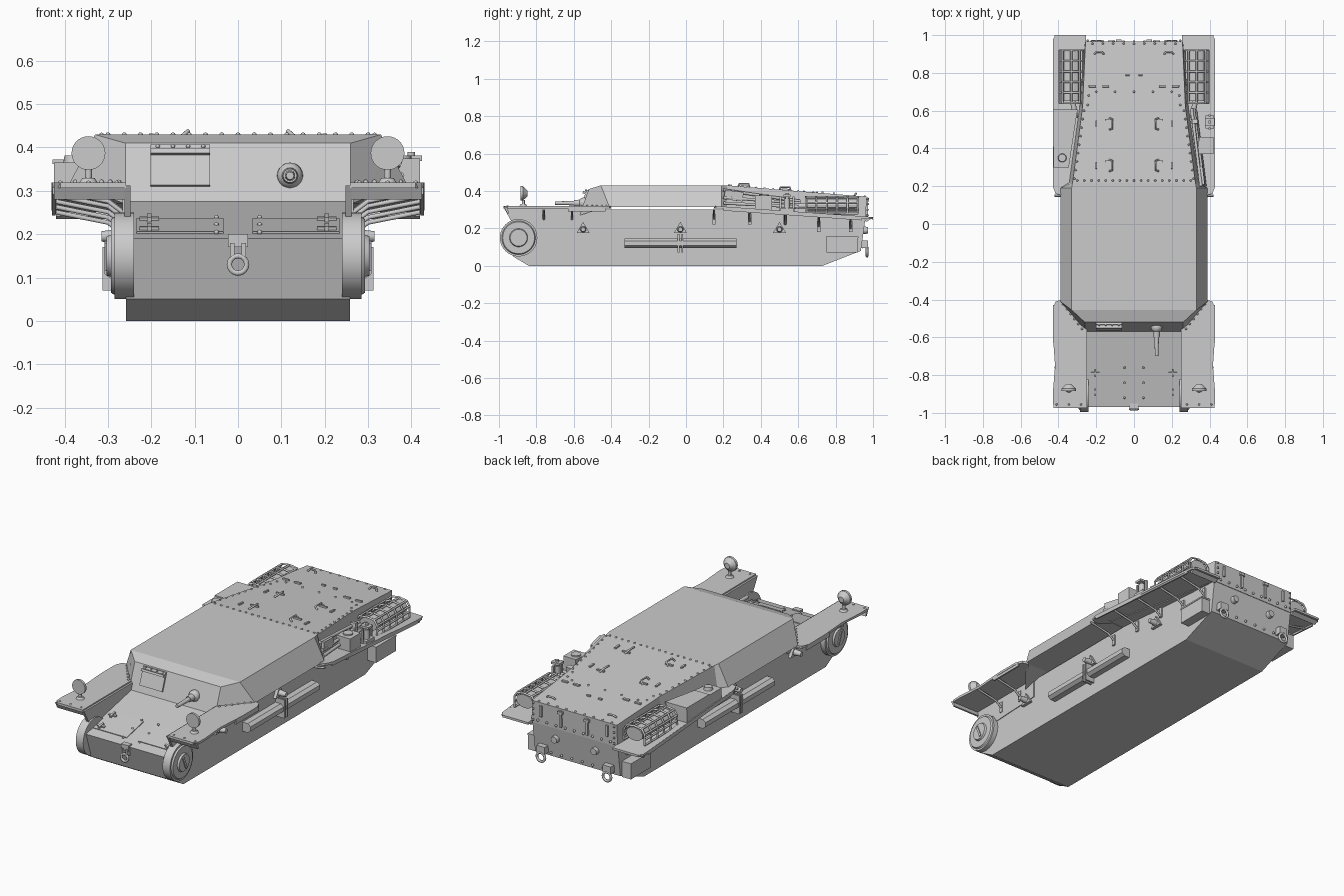
import bpy, bmesh, math
from mathutils import Vector, Matrix

if "Cube" in bpy.data.objects:
    bpy.data.objects.remove(bpy.data.objects["Cube"])

SIDES = (-1, 1)


def finish(name, bm):
    bmesh.ops.recalc_face_normals(bm, faces=bm.faces)
    me = bpy.data.meshes.new(name)
    bm.to_mesh(me)
    bm.free()
    ob = bpy.data.objects.new(name, me)
    bpy.context.collection.objects.link(ob)
    return ob


def boxes(name, items):
    """items: (centre, size, tilt about x, turn about z)"""
    bm = bmesh.new()
    for c, s, *r in items:
        r = r + [0, 0]
        m = (Matrix.Translation(c) @ Matrix.Rotation(r[1], 4, 'Z')
             @ Matrix.Rotation(r[0], 4, 'X') @ Matrix.Diagonal((*s, 1)))
        bmesh.ops.create_cube(bm, size=1, matrix=m)
    return finish(name, bm)


def cyls(name, items, n=24):
    """items: (start, end, start radius, end radius)"""
    bm = bmesh.new()
    for a, b, r1, r2 in items:
        a, b = Vector(a), Vector(b)
        d = b - a
        m = Matrix.Translation((a + b) / 2) @ d.to_track_quat('Z', 'Y').to_matrix().to_4x4()
        bmesh.ops.create_cone(bm, cap_ends=True, segments=n, radius1=r1, radius2=r2,
                              depth=d.length, matrix=m)
    for f in bm.faces:
        f.smooth = len(f.verts) == 4
    return finish(name, bm)


def domes(name, pts, r, n=8):
    bm = bmesh.new()
    for p in pts:
        bmesh.ops.create_uvsphere(bm, u_segments=n, v_segments=max(4, n // 2), radius=r,
                                  matrix=Matrix.Translation(p))
    for f in bm.faces:
        f.smooth = True
    return finish(name, bm)


def prism(name, pts, axis, lo, hi):
    """extrude a 2D outline along x (y,z), y (x,z) or z (x,y); lo/hi may be functions"""
    val = lambda v, p: v(p) if callable(v) else v
    put = {'x': lambda p, v: (v, p[0], p[1]), 'y': lambda p, v: (p[0], v, p[1]),
           'z': lambda p, v: (p[0], p[1], v)}[axis]
    bm = bmesh.new()
    A = [bm.verts.new(put(p, val(lo, p))) for p in pts]
    B = [bm.verts.new(put(p, val(hi, p))) for p in pts]
    bm.faces.new(A)
    bm.faces.new(B)
    for i in range(len(pts)):
        j = (i + 1) % len(pts)
        bm.faces.new((A[i], A[j], B[j], B[i]))
    return finish(name, bm)


def tubes(name, paths, r, cyclic=False):
    cu = bpy.data.curves.new(name, 'CURVE')
    cu.dimensions = '3D'
    cu.bevel_depth, cu.bevel_resolution, cu.use_fill_caps = r, 1, True
    for path in paths:
        sp = cu.splines.new('POLY')
        sp.points.add(len(path) - 1)
        for q, p in zip(sp.points, path):
            q.co = (*p, 1)
        sp.use_cyclic_u = cyclic
    ob = bpy.data.objects.new(name, cu)
    bpy.context.collection.objects.link(ob)
    return ob


def ring(c, r, rz=None, n=16):
    rz = rz or r
    return [(c[0] + r * math.cos(t * math.tau / n), c[1], c[2] + rz * math.sin(t * math.tau / n))
            for t in range(n)]


def row(a, b, n):
    return [Vector(a).lerp(Vector(b), i / (n - 1)) for i in range(n)]


glacis_z = lambda y: .19 + (y + .97) * .2125
deck_z = lambda y: .43 - .081 * (y - .22)
fender_z = lambda y: .32 - .07 * (y - .15)
face_y = lambda z: -.57 + (z - .27) * .357

# lower hull
prism('lower_hull', [(-.84, 0), (.73, 0), (.935, .08), (.96, .26), (.95, .3), (-.5, .3),
                     (-.57, .275), (-.97, .19), (-.925, .05)], 'x', -.258, .258)

# superstructure and engine deck, lofted from paired lower and upper edges
low = [(.26, -.57, .27), (.39, -.41, .315), (.39, .19, .315), (.345, .22, .30), (.29, .62, .27), (.26, .962, .25)]
top = [(.26, -.52, .41), (.33, -.455, .43), (.33, .19, .43), (.325, .22, .43), (.272, .62, deck_z(.62)), (.257, .965, deck_z(.965))]
bm = bmesh.new()
V = {(k, s): [bm.verts.new((s * x, y, z)) for x, y, z in e]
     for k, e in (('l', low), ('t', top)) for s in SIDES}
for i in range(5):
    for s in SIDES:
        bm.faces.new((V['l', s][i], V['l', s][i + 1], V['t', s][i + 1], V['t', s][i]))
    for k in 'lt':
        bm.faces.new((V[k, -1][i], V[k, 1][i], V[k, 1][i + 1], V[k, -1][i + 1]))
for i in (0, 5):
    bm.faces.new((V['l', -1][i], V['l', 1][i], V['t', 1][i], V['t', -1][i]))
finish('superstructure', bm)

# driver's visor and gun on the front plate
boxes('visor_plate', [((-.133, face_y(.358) - .004, .358), (.137, .012, .1), -.343),
                      ((-.133, face_y(.388) - .014, .39), (.137, .02, .012), -.343)])
domes('visor_bolts', row((-.185, face_y(.4) - .012, .403), (-.08, face_y(.4) - .012, .403), 4), .005)
domes('gun_ball', [(.12, face_y(.335), .335)], .03, 20)
cyls('gun_barrel', [((.12, -.53, .335), (.12, -.6, .335), .022, .016),
                    ((.12, -.6, .335), (.12, -.7, .335), .012, .009)], 16)

# glacis hatches, hinges and rivets
boxes('glacis_hatches', [((s * .134, -.84, glacis_z(-.84)), (.2, .15, .008), .21) for s in SIDES])
hinges = [(s * .205, y) for s in SIDES for y in (-.79, -.89)]
boxes('glacis_hinges', [((x, y, glacis_z(y) + .006), (.045, .012, .01), .21) for x, y in hinges]
      + [((x, y, glacis_z(y) + .008), (.01, .04, .014), .21) for x, y in hinges])
domes('glacis_rivets', [(x, y, glacis_z(y) + .004) for x in (-.05, .05) for y in (-.76, -.84, -.92)], .006)

# front towing shackle
boxes('front_tow_bracket', [((0, -.965, .185), (.045, .03, .03)), ((-.013, -.97, .16), (.01, .03, .04)),
                            ((.013, -.97, .16), (.01, .03, .04))])
tubes('front_tow_ring', [ring((0, -.98, .13), .02)], .007, True)

for s in SIDES:
    side = 'left' if s < 0 else 'right'
    X = lambda pts: [(s * x, y) for x, y in pts]
    # inner walls beside the glacis and final drives
    prism(side + '_glacis_wall', [(-.975, .312), (-.5, .312), (-.5, .2), (-.95, .18), (-.935, .24)],
          'x', s * .248, s * .262)
    cyls(side + '_final_drive', [((s * .24, -.895, .15), (s * .285, -.895, .15), .1, .1),
                                 ((s * .285, -.895, .15), (s * .293, -.895, .15), .09, .085),
                                 ((s * .29, -.895, .15), (s * .303, -.895, .15), .05, .045)], 40)
    boxes(side + '_drive_slot', [((s * .304, -.895, .15), (.008, .012, .07), .4)])
    # fenders
    prism(side + '_front_fender', X([(.258, -.975), (.41, -.975), (.428, -.955), (.43, -.9), (.418, -.75),
          (.43, -.58), (.43, -.45), (.415, -.41), (.38, -.4), (.258, -.55)]), 'z', .306, .319)
    prism(side + '_front_fender_lip', [(-.975, .319), (-.955, .31), (-.945, .28), (-.955, .28)],
          'x', s * .258, s * .425)
    prism(side + '_rear_fender', X([(.255, 1.0), (.41, 1.0), (.428, .98), (.43, .9), (.43, .2), (.415, .16),
          (.37, .15), (.255, .3)]), 'z', lambda p: fender_z(p[1]) - .012, lambda p: fender_z(p[1]))
    prism(side + '_rear_fender_lip', [(.975, .262), (1.0, .258), (.965, .235), (.955, .242)],
          'x', s * .258, s * .42)
    boxes(side + '_fender_edges', [((s * .424, -.53, .302), (.008, .2, .022)),
                                   ((s * .425, .57, .28), (.008, .74, .022), -.07)])
    # fender support brackets
    ys = (-.76, -.61, .15, .34, .53, .71, .88)
    brackets = []
    for y in ys:
        z = .306 if y < 0 else fender_z(y) - .012
        brackets.append([(s * .26, y, z - .06), (s * .3, y, z - .03), (s * .42, y, z - .006)])
    tubes(side + '_fender_brackets', brackets, .006)
    boxes(side + '_bracket_feet', [((s * .262, y, .25 if y < .6 else .21), (.01, .018, .06)) for y in ys])
    # triangular side mounts, guide rail, rear box
    for i, y in enumerate((-.55, -.03, .5)):
        prism(f'{side}_side_mount_{i}', [(y - .035, .175), (y + .035, .175), (y, .235)],
              'x', s * .255, s * .275)
        cyls(f'{side}_mount_pin_{i}', [((s * .27, y, .195), (s * .315, y, .195), .017, .012)], 12)
    prism(side + '_guide_rail', [(s * .255, .095), (s * .29, .095), (s * .308, .108), (s * .308, .132),
                                 (s * .29, .145), (s * .255, .145)], 'y', -.33, .27)
    boxes(side + '_rail_clamp', [((s * .285, y, .12), (.055, .01, .1)) for y in (-.04, -.02)])
    boxes(side + '_rear_box', [((s * .283, .835, .11), (.055, .17, .08)),
                               ((s * .283, .835, .153), (.06, .175, .008))])
    # headlight
    cyls(side + '_headlight', [((s * .345, -.885, .387), (s * .345, -.872, .387), .039, .039),
                               ((s * .345, -.872, .387), (s * .345, -.848, .387), .038, .015),
                               ((s * .345, -.87, .318), (s * .345, -.87, .352), .008, .008),
                               ((s * .345, -.87, .318), (s * .345, -.87, .33), .022, .014)], 28)
    # silencer in a lattice guard
    cx, cz = s * .332, .325
    prism(side + '_silencer', [(p[0], p[2]) for p in ring((cx, 0, cz), .05, .036, 20)], 'y', .65, .92)
    sec = [(-.062, -.045), (-.062, .012), (-.045, .038), (0, .044), (.045, .038), (.062, .012), (.062, -.045)]
    tubes(side + '_silencer_guard',
          [[(cx + a, y, cz + b) for a, b in sec] for y in [.64 + .056 * i for i in range(6)]]
          + [[(cx + a, .64, cz + b), (cx + a, .92, cz + b)] for a, b in sec]
          + [[(cx + a, .64, cz - .017), (cx + a, .92, cz - .017)] for a in (-.062, .062)], .0055)
    cyls(side + '_exhaust_pipe', [((s * .31, .56, .32), (s * .325, .66, .322), .014, .014)], 12)
    # rear towing ring
    boxes(side + '_rear_tow_bracket', [((s * .2, .955, .115), (.05, .035, .04))])
    tubes(side + '_rear_tow_ring', [ring((s * .2, .968, .075), .024)], .007, True)
    # rivets along fender, chamfer and deck edges
    pts = row((s * .275, -.555, .32), (s * .375, -.425, .32), 6)
    pts += row((s * .28, -.955, .318), (s * .41, -.955, .318), 3)
    pts += row((s * .315, .24, deck_z(.24)), (s * .265, .6, deck_z(.6)), 9)
    pts += row((s * .245, .63, deck_z(.63)), (s * .235, .73, deck_z(.73)), 3)
    pts += row((s * .245, .972, .27), (s * .245, .972, .36), 4)
    domes(side + '_edge_rivets', pts, .006)
    # engine deck handles, hinges and rear straps
    h = .022
    tubes(side + '_deck_handles',
          [[(s * .13, y - .03, deck_z(y - .03)), (s * .115, y - .025, deck_z(y) + h * .7),
            (s * .115, y + .025, deck_z(y) + h * .7), (s * .13, y + .03, deck_z(y + .03))] for y in (.53, .31)]
          + [[(s * .21, .9, deck_z(.9)), (s * .2, .91, deck_z(.9) + .012),
              (s * .17, .91, deck_z(.9) + .012), (s * .16, .9, deck_z(.9))]], .005)
    boxes(side + '_deck_hinges', [((s * x, y, deck_z(y) + .003), (w, d, .01), -.081)
          for x, y, w, d in ((.22, .73, .035, .012), (.15, .73, .035, .012), (.035, .79, .02, .01),
                             (.13, .55, .045, .01), (.13, .33, .045, .01), (.2, .53, .01, .035), (.2, .31, .01, .035))])
    boxes(side + '_rear_straps', [((s * .08, .968, .315), (.012, .012, .09)), ((s * .08, .972, .35), (.03, .012, .015)),
                                  ((s * .2, .968, .325), (.012, .012, .06))])

# cross rows of rivets on deck, roof joint and rear plates
domes('deck_rivets', row((-.3, .23, deck_z(.23)), (.3, .23, deck_z(.23)), 17)
      + row((-.22, .955, deck_z(.955)), (.22, .955, deck_z(.955)), 9)
      + row((-.2, .7, deck_z(.7)), (.2, .7, deck_z(.7)), 5), .006)
domes('rear_plate_rivets', row((-.22, .966, .27), (.22, .966, .27), 9)
      + row((-.22, .942, .1), (.22, .942, .1), 8), .007)
cyls('rear_plugs', [((x, .93, .19), (x, .972, .19), .022, .018) for x in (-.12, .12)], 16)

# stowage box with cap on the left
prism('stowage_box', [(-.425, .6), (-.3, .6), (-.345, .3), (-.425, .3)], 'z', .28, .365)
prism('stowage_lid', [(-.428, .605), (-.297, .605), (-.34, .41), (-.428, .41)], 'z', .362, .372)
cyls('stowage_cap', [((-.38, .35, .36), (-.38, .35, .382), .024, .02)], 20)

# tools and jack on the right
prism('jack_block', [(.335, .37), (.42, .37), (.42, .46), (.345, .46)], 'z', .29, .375)
cyls('jack_block_cap', [((.375, .415, .37), (.375, .415, .382), .025, .025)], 20)
cyls('jack', [((.4, .54, .295), (.4, .54, .36), .016, .016), ((.4, .54, .36), (.4, .54, .39), .009, .009)], 14)
boxes('jack_frame', [((.4, .54, .3), (.045, .07, .02)), ((.4, .54, .375), (.05, .04, .012)),
                     ((.4, .505, .33), (.012, .012, .08)), ((.4, .575, .33), (.012, .012, .08))])
tubes('tool_shafts', [[(.355, .2, .405), (.305, .61, .345)], [(.37, .2, .365), (.315, .61, .335)],
                      [(.375, .2, .335), (.325, .6, .315)]], .009)
boxes('tool_heads', [((.362, .255, .375), (.014, .1, .05), -.12, .12), ((.322, .54, .345), (.03, .025, .06), -.12, .1)])
